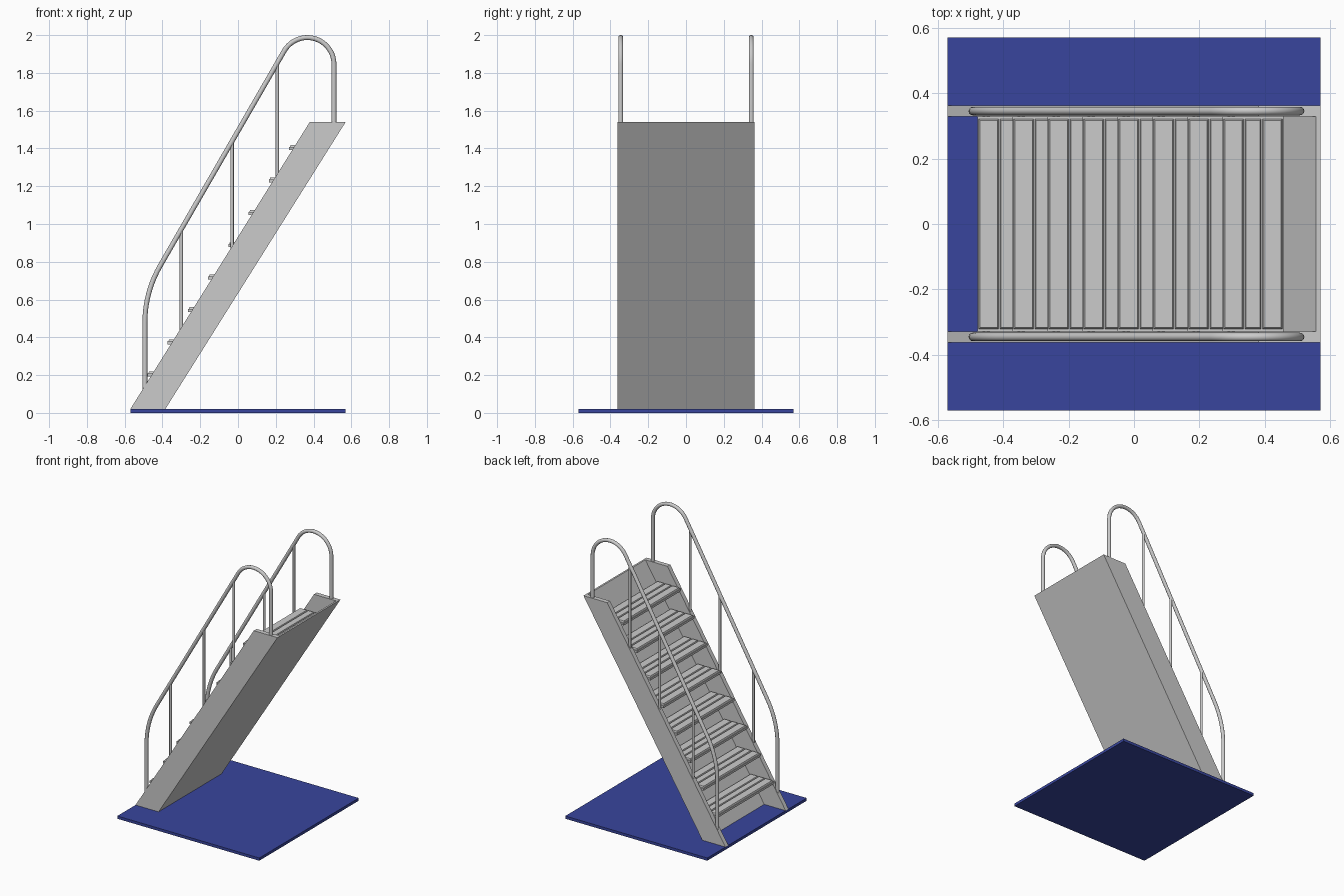
import bpy, bmesh, math

if "Cube" in bpy.data.objects:
    bpy.data.objects.remove(bpy.data.objects["Cube"])

ZB, ZT = 0.02, 1.54            # top of base plate, top of stringers
SLOPE = (0.57 + 0.385) / (ZT - ZB)


def finish(name, bm, mat=None):
    bmesh.ops.recalc_face_normals(bm, faces=bm.faces)
    me = bpy.data.meshes.new(name)
    bm.to_mesh(me)
    bm.free()
    ob = bpy.data.objects.new(name, me)
    bpy.context.collection.objects.link(ob)
    if mat:
        me.materials.append(mat)
    return ob


def prism(bm, profile, y0, y1):
    """Extrude an xz profile from y0 to y1."""
    f = bm.faces.new([bm.verts.new((x, y0, z)) for x, z in profile])
    r = bmesh.ops.extrude_face_region(bm, geom=[f])
    vs = [v for v in r["geom"] if isinstance(v, bmesh.types.BMVert)]
    bmesh.ops.translate(bm, vec=(0, y1 - y0, 0), verts=vs)


def box(bm, x0, x1, y0, y1, z0, z1):
    prism(bm, [(x0, z0), (x1, z0), (x1, z1), (x0, z1)], y0, y1)


def tube(name, pts, radius):
    """Round capped bar along a list of points."""
    cu = bpy.data.curves.new(name, "CURVE")
    cu.dimensions = "3D"
    cu.bevel_depth = radius
    cu.bevel_resolution = 4
    cu.use_fill_caps = True
    sp = cu.splines.new("POLY")
    sp.points.add(len(pts) - 1)
    for p, c in zip(sp.points, pts):
        p.co = (*c, 1)
    ob = bpy.data.objects.new(name, cu)
    bpy.context.collection.objects.link(ob)
    bpy.ops.object.select_all(action="DESELECT")
    ob.select_set(True)
    bpy.context.view_layer.objects.active = ob
    bpy.ops.object.convert(target="MESH")
    bpy.ops.object.shade_smooth_by_angle(angle=math.radians(40))


# Blue base plate
blue = bpy.data.materials.new("blue")
blue.diffuse_color = (0.04, 0.06, 0.34, 1)
blue.use_nodes = True
blue.node_tree.nodes["Principled BSDF"].inputs["Base Color"].default_value = blue.diffuse_color
bm = bmesh.new()
box(bm, -0.57, 0.57, -0.57, 0.57, 0, ZB)
finish("base_plate", bm, blue)

# Side stringers
for s, side in ((-1, "front"), (1, "rear")):
    bm = bmesh.new()
    prism(bm, [(-0.57, ZB), (-0.385, ZB), (0.57, ZT), (0.38, ZT)], s * 0.329, s * 0.362)
    finish(side + "_stringer", bm)

# Sloping back panel closing the underside
bm = bmesh.new()
prism(bm, [(-0.398, ZB), (-0.385, ZB), (0.57, ZT), (0.557, ZT)], -0.329, 0.329)
finish("back_panel", bm)

# Treads, each with three raised chamfered slats
for i in range(8):
    x, z = -0.479 + 0.107 * i, 0.192 + 0.1713 * i
    bm = bmesh.new()
    box(bm, x, x + 0.187, -0.329, 0.329, z, z + 0.016)
    for a, b in ((0.004, 0.065), (0.069, 0.119), (0.123, 0.184)):
        y, c, h = 0.321, 0.004, 0.026
        lo = [(x + a, -y), (x + b, -y), (x + b, y), (x + a, y)]
        hi = [(x + a + c, c - y), (x + b - c, c - y), (x + b - c, y - c), (x + a + c, y - c)]
        vl = [bm.verts.new((*p, z + 0.016)) for p in lo]
        vh = [bm.verts.new((*p, z + h)) for p in hi]
        bm.faces.new(vh)
        bm.faces.new(vl[::-1])
        for k in range(4):
            n = (k + 1) % 4
            bm.faces.new((vl[k], vl[n], vh[n], vh[k]))
    finish(f"tread_{i + 1}", bm)

# Handrail path: post, gentle bend, 60 degree run, top loop, rear post
XL, R1 = -0.493, 0.60
CX, CZ, R2 = 0.367, 1.846, 0.141
tx, tz = CX - R2 * math.cos(math.radians(30)), CZ + R2 * 0.5
z_corner = tz - (tx - XL) * math.tan(math.radians(60))
z_bend = z_corner - R1 * math.tan(math.radians(15))
path = [(XL, 0.12)]
for k in range(11):
    a = math.radians(180 - 3 * k)
    path.append((XL + R1 + R1 * math.cos(a), z_bend + R1 * math.sin(a)))
for k in range(21):
    a = math.radians(150 - 7.5 * k)
    path.append((CX + R2 * math.cos(a), CZ + R2 * math.sin(a)))
path.append((CX + R2, ZT - 0.01))

for s, side in ((-1, "front"), (1, "rear")):
    y = s * 0.3455
    tube(side + "_handrail", [(x, y, z) for x, z in path], 0.013)
    # Balusters from stringer up to the rail
    for i, x in enumerate((-0.30, -0.031, 0.208)):
        foot = ZB + (x + 0.57) * 1.6 - 0.02
        top = tz - (tx - x) * math.tan(math.radians(60))
        tube(f"{side}_baluster_{i + 1}", [(x, y, foot), (x, y, top)], 0.009)
